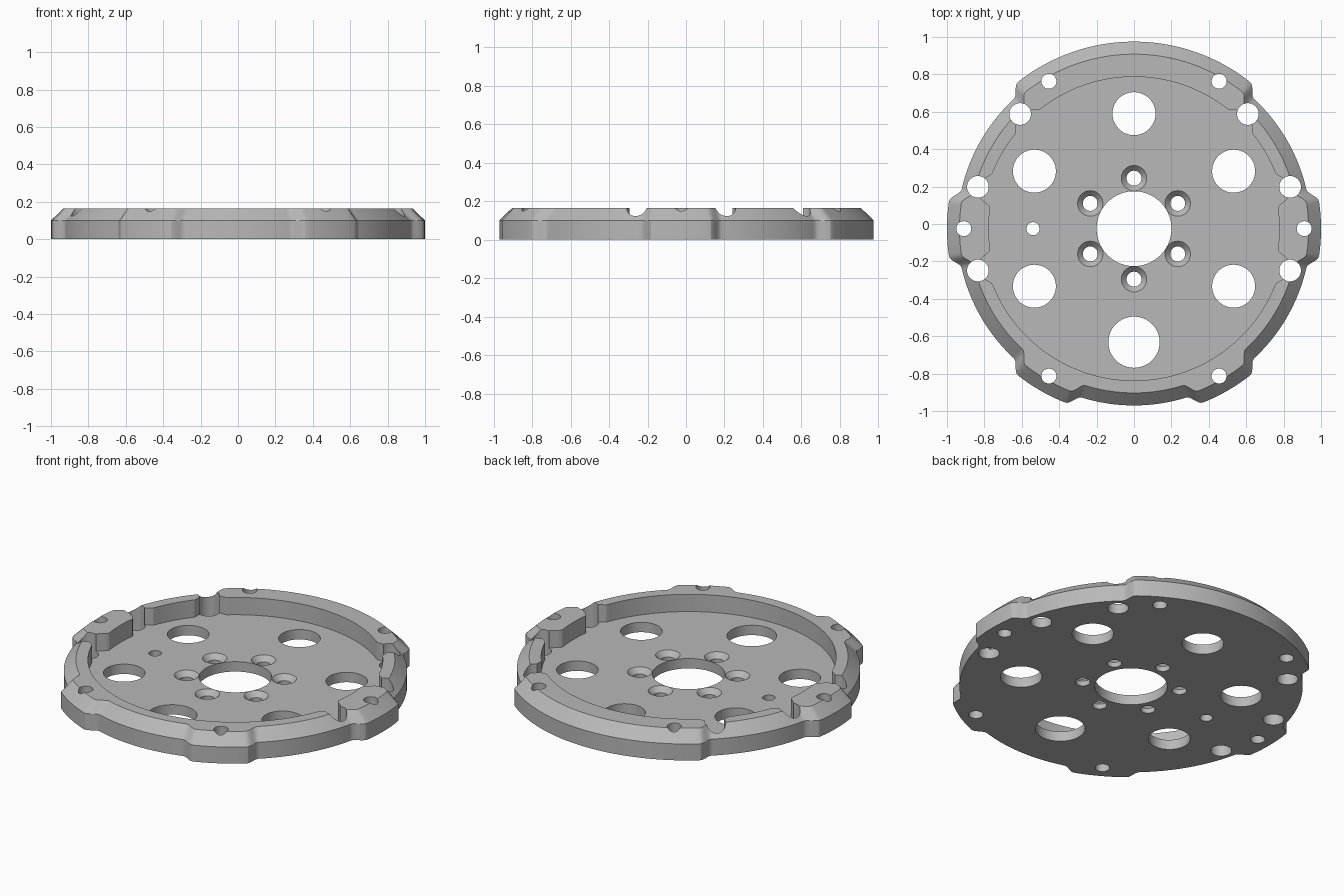
import bpy, bmesh
from math import radians, degrees, cos, sin, pi

if "Cube" in bpy.data.objects:
    bpy.data.objects.remove(bpy.data.objects["Cube"], do_unlink=True)

CY = -0.025          # centre of the disc in y
TOP, SHOULDER, FLOOR = 0.165, 0.1, 0.06
SEGMENTS = 480

metal = bpy.data.materials.new("grey metal")
metal.use_nodes = True
metal.diffuse_color = (0.48, 0.48, 0.48, 1)
metal.node_tree.nodes["Principled BSDF"].inputs["Base Color"].default_value = metal.diffuse_color


def gap(a, b):
    """Smallest angle between two directions, in degrees."""
    return abs((a - b + 180) % 360 - 180)


def fade(d, inner, outer):
    """1 inside the inner angle, 0 beyond the outer one, smooth between."""
    t = min(max((outer - d) / (outer - inner), 0), 1)
    return t * t * (3 - 2 * t)


def outer_radius(a):
    pads = [(0, 8.5), (180, 8.5), (240, 8.5), (300, 8.5), (90, 38.5)]
    return 0.945 + 0.055 * max(fade(gap(a, c), w, w + 4.2) for c, w in pads)


def recess_radius(a):
    pockets = (45.2, 134.8, 15, -15, 165, 195)
    out = max(fade(gap(a, c), 3.2, 6.5) for c in pockets)
    pad = max(fade(gap(a, c), 8, 12) for c in (0, 180))
    return 0.812 + 0.03 * out - 0.035 * pad


def new_object(name, bm):
    bmesh.ops.recalc_face_normals(bm, faces=bm.faces)
    mesh = bpy.data.meshes.new(name)
    bm.to_mesh(mesh)
    bm.free()
    mesh.materials.append(metal)
    obj = bpy.data.objects.new(name, mesh)
    bpy.context.collection.objects.link(obj)
    return obj


def loft(bm, rings):
    """Join rings of (radius function, height) and cap both ends."""
    loops = []
    for x, y, radius, z, n in rings:
        loop = []
        for i in range(n):
            a = 2 * pi * i / n
            r = radius(degrees(a))
            loop.append(bm.verts.new((x + r * cos(a), y + r * sin(a), z)))
        loops.append(loop)
    for low, high in zip(loops, loops[1:]):
        for i in range(len(low)):
            j = (i + 1) % len(low)
            bm.faces.new((low[i], low[j], high[j], high[i]))
    bm.faces.new(loops[0][::-1])
    bm.faces.new(loops[-1])


# Lobed disc with a chamfered rim and a sunken floor
bm = bmesh.new()
profile = [(outer_radius, 0), (outer_radius, SHOULDER),
           (lambda a: outer_radius(a) - 0.067, TOP),
           (recess_radius, TOP), (recess_radius, FLOOR)]
loft(bm, [(0, CY, r, z, SEGMENTS) for r, z in profile])
disc = new_object("lobed_disc", bm)

# Cutter holding every hole
holes = bmesh.new()


def hole(x, y, *steps, n=48):
    loft(holes, [(x, y, lambda a, r=r: r, z, n) for r, z in steps])


def through(x, y, r):
    hole(x, y, (r, -0.1), (r, 0.3))


def polar(r, a):
    return r * cos(radians(a)), CY + r * sin(radians(a))


hole(0, CY, (0.2, -0.1), (0.2, 0.3), n=96)            # centre bore
through(-0.54, CY, 0.035)                             # locating hole
for k in range(6):
    angle = 30 + 60 * k
    # large lightening holes, the front one wider
    through(*polar(0.615 if k != 4 else 0.607, angle), 0.137 if k == 4 else 0.115)
    # countersunk bolt holes
    hole(*polar(0.27, angle), (0.04, -0.1), (0.04, 0.03), (0.068, FLOOR), (0.068, 0.1))
for angle in (0, 60, 120, 180, 240, 300):             # rim bolt holes
    through(*polar(0.91, angle), 0.04)
for angle in (15, -15, 165, 195, 45.2, 134.8):        # open rim pockets
    through(*polar(0.864, angle), 0.058)

cutter = new_object("hole_cutter", holes)
cutter.hide_render = True

cut = disc.modifiers.new("holes", "BOOLEAN")
cut.operation, cut.solver, cut.object = "DIFFERENCE", "EXACT", cutter

bpy.ops.object.select_all(action="DESELECT")
bpy.context.view_layer.objects.active = disc
disc.select_set(True)
bpy.ops.object.modifier_apply(modifier=cut.name)
bpy.data.objects.remove(cutter, do_unlink=True)
bpy.ops.object.shade_smooth_by_angle(angle=radians(25))
